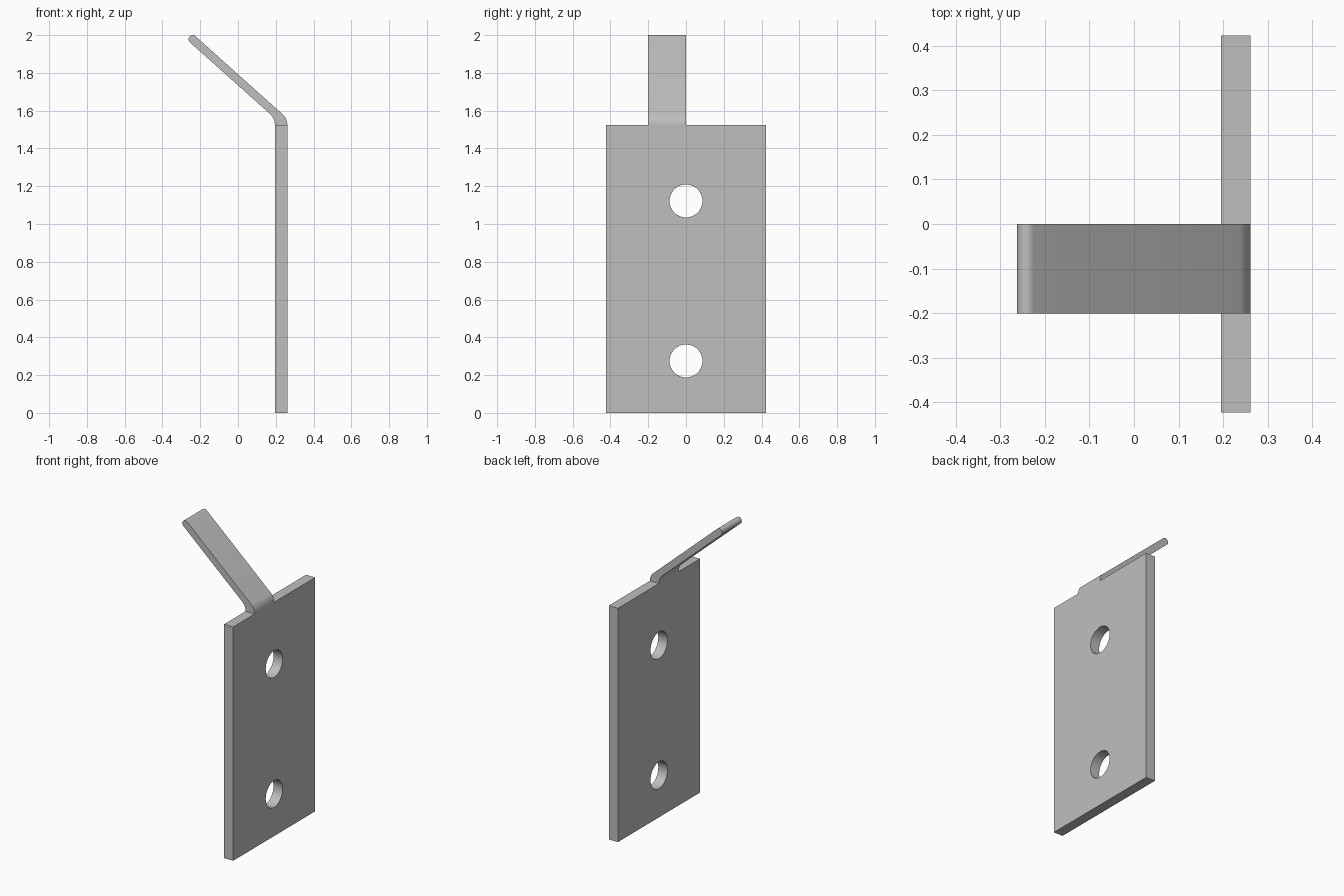
import bpy, bmesh
from math import radians, cos, sin

cube = bpy.data.objects.get("Cube")
if cube:
    bpy.data.objects.remove(cube, do_unlink=True)

INNER, OUTER = 0.195, 0.261      # plate faces along x
HALF_W, TOP = 0.423, 1.525       # plate half width and height
HOLE_R, HOLES = 0.087, (0.275, 1.122)
TILT = radians(48.1)             # bend angle of the tab
TIP_X, TIP_Z, TIP_R = -0.24, 1.978, 0.022

grey = bpy.data.materials.new("steel_grey")
grey.use_nodes = True
colour = (0.52, 0.52, 0.52, 1)
grey.diffuse_color = colour
grey.node_tree.nodes["Principled BSDF"].inputs["Base Color"].default_value = colour


def activate(obj):
    bpy.ops.object.select_all(action='DESELECT')
    obj.select_set(True)
    bpy.context.view_layer.objects.active = obj


def arc(cx, cz, r, start, end, steps):
    angles = [start + (end - start) * i / steps for i in range(steps + 1)]
    return [(cx + r * cos(a), cz + r * sin(a)) for a in angles]


def extrude_profile(name, points, y0, y1):
    """Extrude an outline in the xz plane along y."""
    bm = bmesh.new()
    face = bm.faces.new([bm.verts.new((x, y0, z)) for x, z in points])
    new = bmesh.ops.extrude_face_region(bm, geom=[face])["geom"]
    verts = [v for v in new if isinstance(v, bmesh.types.BMVert)]
    bmesh.ops.translate(bm, verts=verts, vec=(0, y1 - y0, 0))
    bmesh.ops.recalc_face_normals(bm, faces=bm.faces)
    mesh = bpy.data.meshes.new(name)
    bm.to_mesh(mesh)
    bm.free()
    obj = bpy.data.objects.new(name, mesh)
    bpy.context.collection.objects.link(obj)
    mesh.materials.append(grey)
    return obj


# Mounting plate
plate = extrude_profile("mounting_plate",
                        [(INNER, 0), (OUTER, 0), (OUTER, TOP), (INNER, TOP)],
                        -HALF_W, HALF_W)

# Screw holes
for z in HOLES:
    bpy.ops.mesh.primitive_cylinder_add(vertices=64, radius=HOLE_R, depth=0.4,
                                        location=(INNER, 0, z),
                                        rotation=(0, radians(90), 0))
    cutter = bpy.context.object
    cutter.name = "hole_cutter"
    cutter.hide_render = True
    cutter.data.materials.append(grey)
    activate(plate)
    cut = plate.modifiers.new("screw_hole", 'BOOLEAN')
    cut.operation, cut.solver, cut.object = 'DIFFERENCE', 'EXACT', cutter
    bpy.ops.object.modifier_apply(modifier=cut.name)
    bpy.data.objects.remove(cutter, do_unlink=True)

# Bent tab: outer bend, rounded tip, inner bend
tab_outline = (arc(OUTER - 0.075, TOP, 0.075, 0, TILT, 12)
               + arc(TIP_X, TIP_Z, TIP_R, TILT, TILT + radians(180), 16)
               + arc(INNER - 0.078, TOP, 0.078, TILT, 0, 12))
tab = extrude_profile("bent_tab", tab_outline, -0.201, 0)

for obj in (plate, tab):
    activate(obj)
    bpy.ops.object.shade_smooth_by_angle(angle=radians(30))
